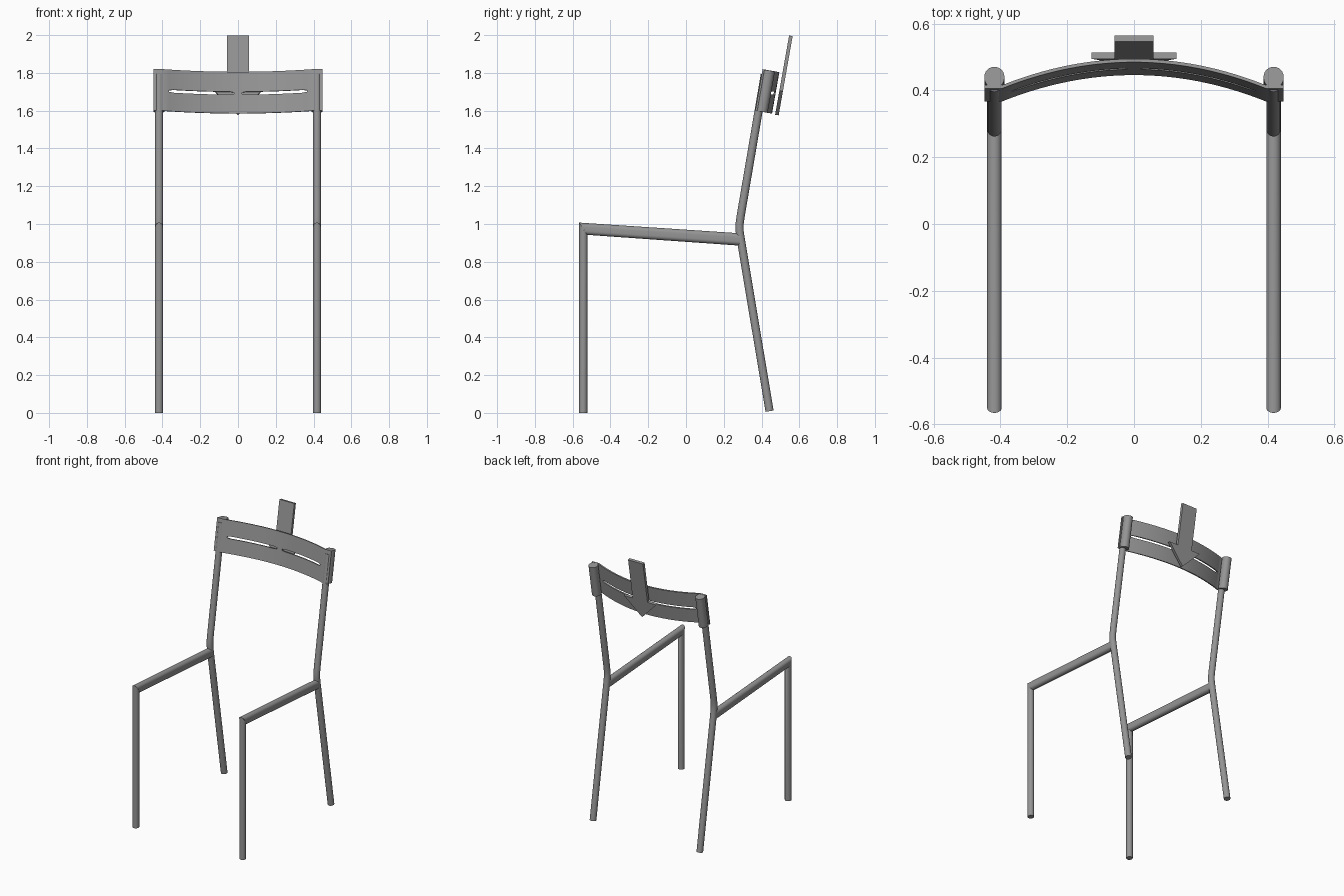
import bpy, bmesh, math
from mathutils import Vector

if "Cube" in bpy.data.objects:
    bpy.data.objects.remove(bpy.data.objects["Cube"])

grey = bpy.data.materials.new("steel_grey")
grey.diffuse_color = (0.30, 0.30, 0.30, 1)
grey.use_nodes = True
grey.node_tree.nodes["Principled BSDF"].inputs["Base Color"].default_value = grey.diffuse_color

TILT = math.radians(10)


def lean(x, d, h):
    """Point in the leaning back frame: d = depth backwards, h = height along the lean."""
    return Vector((x, 0.367 + d * math.cos(TILT) + h * math.sin(TILT),
                   1.60 - d * math.sin(TILT) + h * math.cos(TILT)))


def finish(name, bm, smooth=True):
    bmesh.ops.recalc_face_normals(bm, faces=bm.faces)
    mesh = bpy.data.meshes.new(name)
    bm.to_mesh(mesh)
    bm.free()
    mesh.materials.append(grey)
    ob = bpy.data.objects.new(name, mesh)
    bpy.context.collection.objects.link(ob)
    if smooth:
        bpy.ops.object.select_all(action='DESELECT')
        ob.select_set(True)
        bpy.context.view_layer.objects.active = ob
        bpy.ops.object.shade_smooth_by_angle(angle=math.radians(35))
    return ob


def loft(name, rings, smooth=True):
    """Skin a list of equal-length closed rings and cap both ends."""
    bm = bmesh.new()
    vs = [[bm.verts.new(p) for p in ring] for ring in rings]
    n = len(vs[0])
    for a, b in zip(vs, vs[1:]):
        for i in range(n):
            j = (i + 1) % n
            bm.faces.new((a[i], a[j], b[j], b[i]))
    bm.faces.new(vs[0])
    bm.faces.new(vs[-1])
    return finish(name, bm, smooth)


def stadium(width, length, n=12):
    """Rounded slot outline, centred, long axis second."""
    r, s = width / 2, (length - width) / 2
    pts = []
    for side in (1, -1):
        for i in range(n + 1):
            a = math.pi * i / n
            pts.append((side * r * math.cos(a), side * (s + r * math.sin(a))))
    return pts


R = 0.0215
circle = [(R * math.cos(2 * math.pi * i / 24), R * math.sin(2 * math.pi * i / 24)) for i in range(24)]
oval = stadium(2 * R, 0.065)
sleeve = stadium(0.060, 0.064)

for side, label in ((-1, "left"), (1, "right")):
    cx = side * 0.418

    # front leg, mitred at the top against the rail
    loft(label + "_front_leg", [
        [(cx + x, -0.544 + y, 0) for x, y in circle],
        [(cx + x, -0.544 + y, 0.975 - y / R * 0.033) for x, y in circle]])

    # sloping side rail with flat sides and rounded top and bottom
    loft(label + "_side_rail", [
        [(cx + x, -0.544 - v / 0.0325 * R, 0.975 + v) for x, v in oval],
        [(cx + x, 0.288 + v * 0.07, 0.918 + v) for x, v in oval]])

    # rear leg and back post, one tube with a soft knee
    path = [(0.4425, 0.009), (0.290, 0.920), (0.2835, 0.965), (0.2835, 1.0),
            (0.290, 1.045), (0.417, 1.79)]
    angles = [9.5, 9.5, 5, -4, -9.6, -9.6]
    loft(label + "_rear_leg_and_post", [
        [(cx + x, py + y * math.cos(math.radians(a)), pz + y * math.sin(math.radians(a)))
         for x, y in circle] for (py, pz), a in zip(path, angles)])

    # thick rounded sleeve around the top of the post
    loft(label + "_post_sleeve", [
        [lean(cx + x, 0.034 + y, h) for x, y in sleeve] for h in (0.001, 0.222)])

# curved back panel with two thin slots
half = [0.02 + 0.345 * i / 16 for i in range(17)] + [0.395, 0.447]
columns = [-x for x in reversed(half)] + half


def bow(x):
    return 0.08 * (1 - (min(abs(x), 0.395) / 0.395) ** 2)


bm = bmesh.new()
grid = []
for x in columns:
    s = 0.004 if abs(x) > 0.36 or abs(x) < 0.03 else 0.008
    heights = (0, 0.108 - s, 0.108 + s, 0.223)
    grid.append([[bm.verts.new(lean(x, bow(x) + t, h)) for h in heights] for t in (0, 0.010)])


def solid(i, j):
    """True where the panel has material in column i, row j."""
    if not (0 <= i < len(columns) - 1 and 0 <= j < 3):
        return False
    mid = abs(columns[i] + columns[i + 1]) / 2
    return not (j == 1 and 0.02 < mid < 0.365)


for i in range(len(columns) - 1):
    for j in range(3):
        if not solid(i, j):
            continue
        corners = [(i, j), (i + 1, j), (i + 1, j + 1), (i, j + 1)]
        for t in (0, 1):
            bm.faces.new([grid[a][t][b] for a, b in corners])
        # close the border towards every empty neighbour
        for k, (di, dj) in enumerate(((0, -1), (1, 0), (0, 1), (-1, 0))):
            if not solid(i + di, j + dj):
                (a, b), (c, d) = corners[k], corners[(k + 1) % 4]
                bm.faces.new((grid[a][0][b], grid[c][0][d], grid[c][1][d], grid[a][1][b]))
finish("back_panel", bm)

# arrow-shaped plate behind the panel, pointing down
outline = [(0, -0.003), (0.127, 0.128), (0.058, 0.128), (0.058, 0.423),
           (-0.058, 0.423), (-0.058, 0.128), (-0.127, 0.128)]
loft("arrow_plate", [[lean(x, d, h) for x, h in outline] for d in (0.107, 0.126)], smooth=False)
